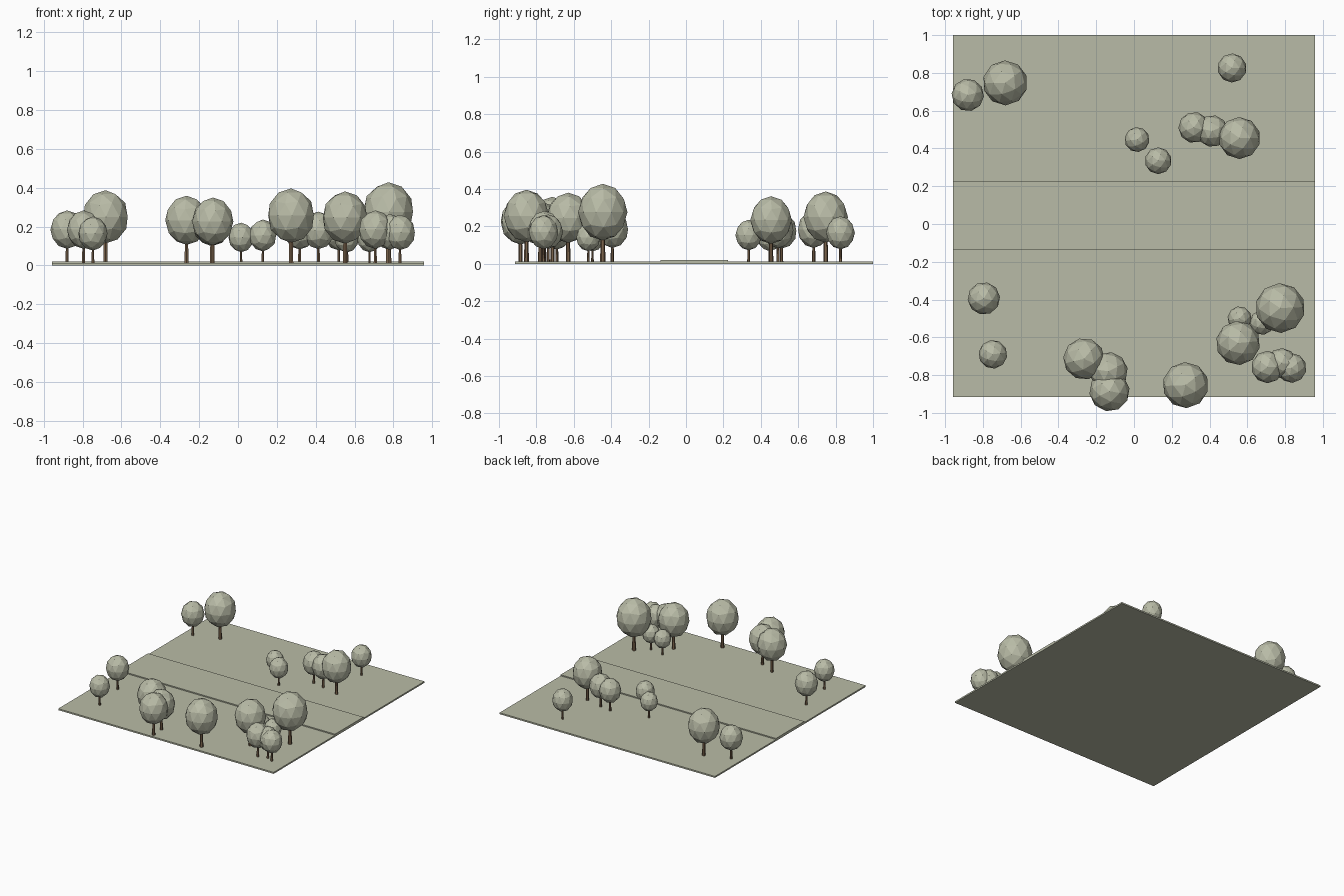
import bpy, random
from math import pi

if "Cube" in bpy.data.objects:
    bpy.data.objects.remove(bpy.data.objects["Cube"])

random.seed(4)


def material(name, rgb):
    m = bpy.data.materials.new(name)
    m.diffuse_color = (*rgb, 1)
    m.use_nodes = True
    m.node_tree.nodes["Principled BSDF"].inputs["Base Color"].default_value = m.diffuse_color
    return m


GREEN = material("grey_green", (0.485, 0.50, 0.385))
BROWN = material("bark_brown", (0.20, 0.127, 0.072))


def finish(name, mat):
    ob = bpy.context.object
    ob.name = name
    ob.data.materials.append(mat)
    return ob


def slab(name, x, y0, y1, z0, z1):
    bpy.ops.mesh.primitive_cube_add(size=1, location=(0, (y0 + y1) / 2, (z0 + z1) / 2))
    bpy.context.object.scale = (2 * x, y1 - y0, z1 - z0)
    finish(name, GREEN)


# Ground plate and the slightly raised strip across it
GROUND = 0.012
slab("ground", 0.9575, -0.915, 1.0, 0, GROUND)
slab("raised_strip", 0.9575, -0.135, 0.225, GROUND, 0.021)


# Tree: tapered trunk and egg-shaped faceted crown, all sized by crown radius
def tree(i, x, y, r):
    h = 1.2 * r
    bpy.ops.mesh.primitive_cone_add(vertices=6, radius1=0.11 * r, radius2=0.08 * r, depth=h,
                                    location=(x, y, GROUND + h / 2))
    finish(f"trunk_{i}", BROWN)
    bpy.ops.mesh.primitive_ico_sphere_add(subdivisions=2, radius=r,
                                          location=(x, y, GROUND + 2 * r),
                                          rotation=(0, 0, random.uniform(0, 2 * pi)))
    finish(f"crown_{i}", GREEN).scale = (1, 1, 1.15)


# x, y, crown radius
TREES = [
    (-0.88, 0.683, 0.086), (-0.682, 0.747, 0.119), (0.519, 0.826, 0.077),
    (0.317, 0.511, 0.082), (0.414, 0.492, 0.084), (0.558, 0.455, 0.111),
    (0.016, 0.447, 0.066), (0.128, 0.335, 0.071), (-0.795, -0.394, 0.086),
    (-0.747, -0.69, 0.076), (-0.265, -0.714, 0.110), (-0.135, -0.78, 0.102),
    (-0.13, -0.885, 0.107), (0.273, -0.853, 0.122), (0.551, -0.63, 0.117),
    (0.559, -0.5, 0.064), (0.677, -0.522, 0.065), (0.774, -0.445, 0.132),
    (0.707, -0.757, 0.086), (0.782, -0.737, 0.08), (0.834, -0.762, 0.079),
]
for i, t in enumerate(TREES, 1):
    tree(i, *t)
